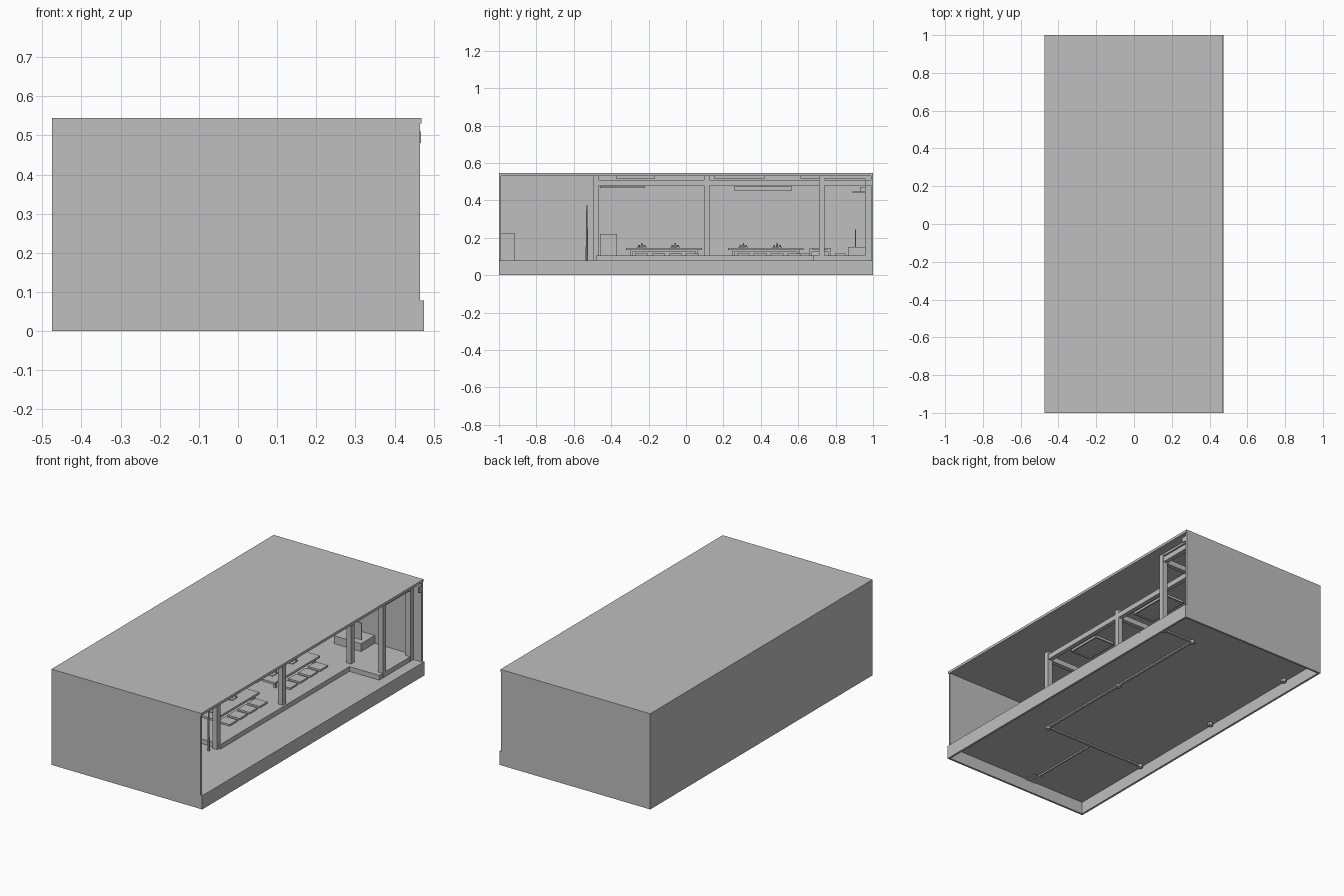
import bpy
import math

cube = bpy.data.objects.get("Cube")
if cube:
    bpy.data.objects.remove(cube, do_unlink=True)

grey = bpy.data.materials.new("plain_grey")
grey.use_nodes = True
COLOUR = (0.52, 0.52, 0.52, 1)
grey.diffuse_color = COLOUR
grey.node_tree.nodes["Principled BSDF"].inputs["Base Color"].default_value = COLOUR


def box(name, x, y, z):
    """Box from (min, max) ranges on each axis."""
    lo, hi = zip(x, y, z)
    verts = [(a, b, c) for a in x for b in y for c in z]
    faces = [(0, 1, 3, 2), (4, 6, 7, 5), (0, 4, 5, 1),
             (2, 3, 7, 6), (0, 2, 6, 4), (1, 5, 7, 3)]
    mesh = bpy.data.meshes.new(name)
    mesh.from_pydata(verts, [], faces)
    mesh.materials.append(grey)
    obj = bpy.data.objects.new(name, mesh)
    bpy.context.collection.objects.link(obj)
    return obj


def around(c, size):
    return (c - size / 2, c + size / 2)


def rod(name, x, y, z, radius, sides=8, top=None):
    """Upright prism or cone between two heights."""
    bpy.ops.mesh.primitive_cone_add(
        vertices=sides, radius1=radius, radius2=radius if top is None else top,
        depth=z[1] - z[0], location=(x, y, sum(z) / 2))
    obj = bpy.context.object
    obj.name = name
    obj.data.materials.append(grey)


# Hollow base and floor
X, OPEN = 0.475, 0.465
T = 0.012
FLOOR, STEP, CEILING, TOP = 0.078, 0.105, 0.53, 0.545
box("floor", (-X, X), (-1, 1), (0.07, FLOOR))
box("base_open_side", (X - T, X), (-1, 1), (0, 0.07))
box("base_closed_side", (-X, T - X), (-1, 1), (0, 0.07))
box("base_front", (T - X, X - T), (-1, T - 1), (0, 0.07))
box("base_back", (T - X, X - T), (1 - T, 1), (0, 0.07))

# Walls and roof, open on one long side
box("side_wall", (-X, T - X), (-1, 1), (0.07, CEILING))
box("front_wall", (T - X, OPEN), (-1, T - 1), (0.07, CEILING))
box("back_wall", (T - X, OPEN), (1 - T, 1), (0.07, CEILING))
box("roof", (-X, OPEN + 0.004), (-1, 1), (CEILING, TOP))

# Raised platform with an L-shaped edge
INNER = T - X
box("platform", (INNER, 0.226), (-0.48, 0.68), (FLOOR, STEP))
box("platform_wide_end", (INNER, 0.414), (0.68, 1 - T), (FLOOR, STEP))

# Posts with footings under the floor
POST = 0.03
ROWS = (-0.48, 0.11, 0.725)
spots = [(x, y) for x in (-0.445, 0.2) for y in ROWS] + [(0.4, 0.725), (0.4, 0.973)]
for x, y in spots:
    box("post", around(x, POST), around(y, POST), (FLOOR, CEILING))
    rod("post_footing", x, y, (0.055, 0.07), 0.016, 6)

# Sills under the floor
SILL = (0.062, 0.07)
box("long_sill", around(0.2, 0.014), (-0.48, 0.725), SILL)
box("short_sill", (0.2, 0.4), around(0.725, 0.014), SILL)
box("end_sill", (-0.445, 0.2), around(-0.48, 0.014), SILL)
box("drain_pipe", around(-0.1, 0.008), (-0.957, -0.48), SILL)

# Beams between posts
BEAM = (0.48, 0.51)
for x in (-0.445, 0.2):
    box("long_beam", around(x, 0.025), (-0.48, 1 - T), BEAM)
for y in ROWS:
    box("cross_beam", (-0.445, 0.4 if y > 0.5 else 0.2), around(y, 0.025), BEAM)
box("entry_beam", around(0.4, 0.025), (0.725, 1 - T), BEAM)
box("entry_top_beam", around(0.4, 0.025), (0.725, 1 - T), (0.518, CEILING))


def table(x, y, length, width):
    """Low table with legs and an under-shelf rail."""
    box("table_top", around(x, width), around(y, length), (0.134, 0.146))
    for sx in (-1, 1):
        box("table_rail", around(x + sx * width * 0.38, 0.008),
            around(y, length * 0.9), (0.126, 0.134))
        for sy in (-1, 1):
            box("table_leg", around(x + sx * width * 0.38, 0.014),
                around(y + sy * length * 0.43, 0.014), (STEP, 0.134))


def place_setting(x, y):
    """Tray, bottle and cups."""
    box("tray", around(x, 0.04), around(y, 0.05), (0.146, 0.15))
    rod("bottle", x, y, (0.15, 0.172), 0.006, 8, 0.003)
    for d in (-0.015, 0.015):
        rod("cup", x + d, y + d, (0.15, 0.16), 0.005)


# Two dining tables with cushions
for y in (-0.117, 0.427):
    table(0, y, 0.405, 0.15)
    for d in (-0.12, 0.06):
        place_setting(0, y + d)
    for x in (-0.1, 0.1):
        for i in range(4):
            box("cushion", around(x, 0.075),
                around(y + 0.015 + (i - 1.5) * 0.09, 0.07), (STEP, 0.115))

# Small table in the corner
table(-0.2, 0.717, 0.115, 0.115)
for y in (0.64, 0.825):
    box("corner_cushion", around(-0.2, 0.07), around(y, 0.055), (STEP, 0.115))

# Display alcove with standing panel
box("display_box", (0, 0.17), (0.865, 1 - T), (STEP, 0.15))
box("standing_panel", (0.09, 0.145), around(0.907, 0.006), (0.15, 0.245))

# Cabinets and standing pole
box("front_cabinet", around(-0.1, 0.07), (T - 1, -0.915), (0.066, 0.225))
box("platform_cabinet", (INNER, -0.34), (-0.46, -0.37), (STEP, 0.22))
rod("standing_pole", 0.186, -0.53, (FLOOR, 0.375), 0.007, 8, 0.003)

# Framed ceiling lights
for y, length in ((-0.27, 0.2), (0.285, 0.26), (0.705, 0.18)):
    box("ceiling_light", around(0.065, 0.12), around(y, length), (0.523, CEILING))
    for s in (-1, 1):
        box("light_frame_long", around(0.065 + s * 0.06, 0.008),
            around(y, length), (0.517, CEILING))
        box("light_frame_short", around(0.065, 0.12),
            around(y + s * length / 2, 0.008), (0.517, CEILING))

# Wall shelves and air unit
box("wall_shelf", (INNER, -0.4), (-0.46, -0.22), (0.465, 0.478))
box("air_unit", (INNER, -0.4), (0.26, 0.565), (0.45, 0.478))
box("back_shelf", (0, 0.17), (0.89, 1 - T), (0.44, 0.447))
box("shelf_box", (0.06, 0.11), (0.93, 0.965), (0.447, 0.472))

# Slim plate along the open edge
box("edge_plate", (OPEN - 0.004, OPEN + 0.003), (0.96, 1 - T), BEAM)
